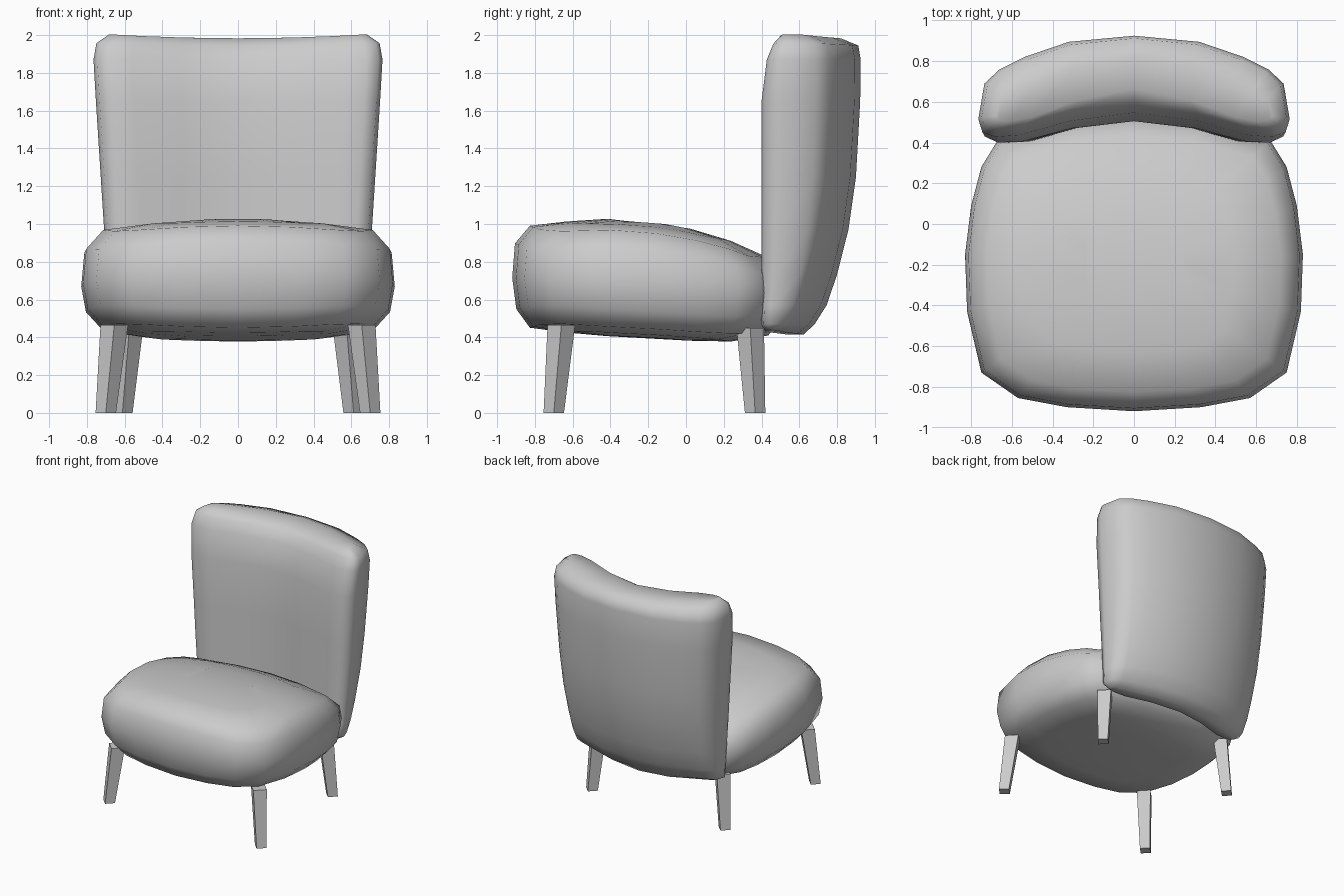
import bpy, bmesh, math

if "Cube" in bpy.data.objects:
    bpy.data.objects.remove(bpy.data.objects["Cube"])

grey = bpy.data.materials.new("soft grey")
grey.use_nodes = True
grey.diffuse_color = (0.6, 0.6, 0.6, 1)
grey.node_tree.nodes["Principled BSDF"].inputs["Base Color"].default_value = (0.6, 0.6, 0.6, 1)


def lerp(table, v):
    """Piecewise linear lookup in a list of (input, output) pairs."""
    if v <= table[0][0]:
        return table[0][1]
    for (a, p), (b, q) in zip(table, table[1:]):
        if v <= b:
            return p + (q - p) * (v - a) / (b - a)
    return table[-1][1]


def full_outline(half):
    """Mirror a half outline that runs from the front middle to the back middle."""
    return half + [(-x, y) for x, y in reversed(half[1:-1])]


def loft(name, rings, smooth, cap):
    """Skin a stack of rings; cap(bm, ring) closes each end."""
    bm = bmesh.new()
    rows = [[bm.verts.new(p) for p in ring] for ring in rings]
    n = len(rows[0])
    for a, b in zip(rows, rows[1:]):
        for i in range(n):
            j = (i + 1) % n
            bm.faces.new((a[i], a[j], b[j], b[i]))
    cap(bm, rows[0])
    cap(bm, rows[-1])
    bmesh.ops.recalc_face_normals(bm, faces=bm.faces)
    mesh = bpy.data.meshes.new(name)
    bm.to_mesh(mesh)
    bm.free()
    for f in mesh.polygons:
        f.use_smooth = smooth
    mesh.materials.append(grey)
    obj = bpy.data.objects.new(name, mesh)
    bpy.context.collection.objects.link(obj)
    return obj


def strip_cap(bm, ring):
    """Close a ring with strips running between its front and back halves."""
    n = len(ring)
    h = n // 2
    for i in range(-(h // 2), h // 2):
        quad = [ring[i % n], ring[(i + 1) % n], ring[(h - i - 1) % n], ring[(h - i) % n]]
        quad = list(dict.fromkeys(quad))
        if len(quad) > 2:
            bm.faces.new(quad)


def flat_cap(bm, ring):
    bm.faces.new(ring)


# Seat cushion: plan outline, crowned top and shallow belly
seat_plan = full_outline([
    (0, -0.92), (0.33, -0.90), (0.57, -0.855), (0.75, -0.73), (0.82, -0.43), (0.83, -0.15),
    (0.80, 0.09), (0.75, 0.28), (0.67, 0.41), (0.33, 0.50), (0, 0.53)])
crown = [(-0.92, 0.99), (-0.78, 1.0), (-0.45, 1.03), (-0.1, 1.005), (0.17, 0.94), (0.4, 0.84), (0.55, 0.78)]
belly = [(-0.8, 0.44), (-0.4, 0.405), (0.15, 0.375), (0.3, 0.38), (0.5, 0.41)]
SEAT_Y = -0.2


def seat_ring(scale, f):
    """f runs from -1 on the underside through 0 at the widest line to 1 on top."""
    ring = []
    for px, py in seat_plan:
        x, y = px * scale, SEAT_Y + (py - SEAT_Y) * scale
        mid = 0.66 - 0.06 * y
        top = lerp(crown, y) - 0.05 * (x / 0.7) ** 2
        low = lerp(belly, y) + 0.04 * (x / 0.7) ** 2
        ring.append((x, y, mid + (top - mid) * f if f > 0 else mid + (mid - low) * f))
    return ring


loft("seat_cushion", [seat_ring(s, f) for s, f in [
    (0.3, -1), (0.6, -1), (0.87, -0.96), (0.97, -0.6), (1, 0),
    (0.98, 0.66), (0.87, 0.98), (0.6, 1), (0.3, 1)]], True, strip_cap)

# Backrest: curved band that thickens and widens upward
back_plan = full_outline([
    (0, 0.505), (0.31, 0.47), (0.56, 0.405), (0.68, 0.40), (0.745, 0.43), (0.765, 0.51),
    (0.735, 0.69), (0.66, 0.76), (0.54, 0.82), (0.32, 0.895), (0, 0.925)])
back_depth = [(0.415, 0.33), (0.47, 0.42), (0.57, 0.57), (0.73, 0.70), (0.97, 0.845), (1.25, 0.94), (1.7, 1)]
back_width = [(0.45, 0.87), (0.95, 0.925), (1.85, 1)]


def back_ring(z, wide=1, front=0, rear=0, lift=0):
    """front and rear pull the two faces in toward the middle of the band."""
    ring = []
    k, w = lerp(back_depth, z), lerp(back_width, z) * wide
    half = len(back_plan) // 2
    for i, (px, py) in enumerate(back_plan):
        near = 0.505 - 0.3 * min(abs(px), 0.6) ** 2
        y = near + (py - near) * k
        middle = near + (0.21 - 0.1 * min(abs(px), 0.7)) * k
        y += (middle - y) * (front if y < middle else rear)
        ring.append((px * w, y, z + lift * (px / 0.7) ** 2))
    return ring


loft("backrest", [
    back_ring(0.415, 0.92, 0.45, 0.3, 0.02), back_ring(0.47),
    back_ring(0.57), back_ring(0.73), back_ring(0.97), back_ring(1.25), back_ring(1.65),
    back_ring(1.87, 1, 0.2, 0.0), back_ring(1.945, 0.98, 0.45, 0.06, 0.01),
    back_ring(1.983, 0.89, 0.75, 0.5, 0.018)], True, strip_cap)


# Legs: tapered, splayed square posts turned to face the corners
def leg(name, side, foot, head, top):
    rings = []
    for (cx, cy), r, z in ((foot, 0.054, 0), (head, 0.073, top)):
        rings.append([(side * (cx + r * math.cos(a)), cy + r * math.sin(a), z)
                      for a in (q * math.pi / 2 for q in range(4))])
    loft(name, rings, False, flat_cap)


for side, label in ((1, "left"), (-1, "right")):
    leg("front_leg_" + label, side, (0.70, -0.70), (0.655, -0.66), 0.465)
    leg("back_leg_" + label, side, (0.612, 0.366), (0.575, 0.34), 0.45)
